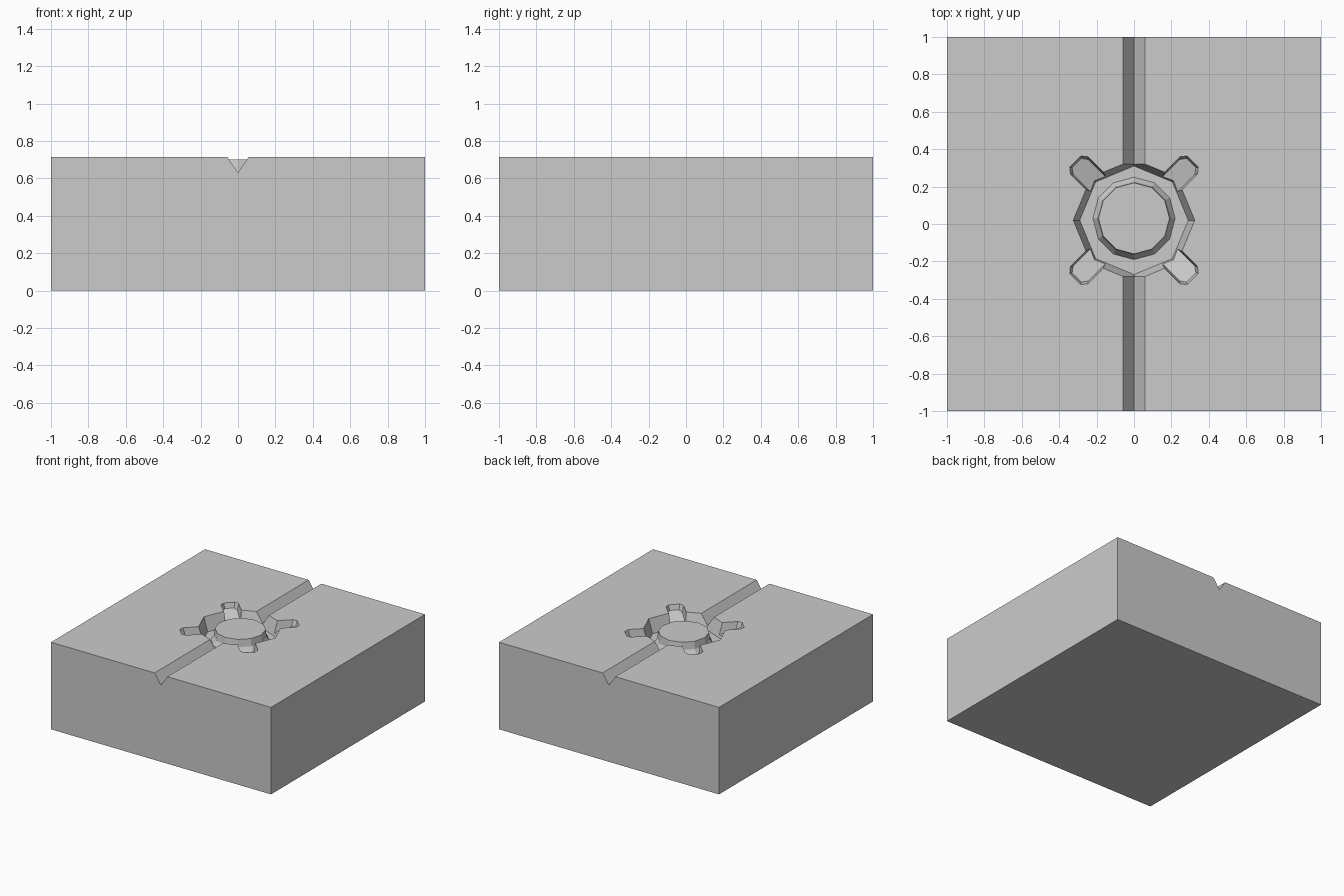
import bpy, bmesh
from math import cos, sin, pi

if "Cube" in bpy.data.objects:
    bpy.data.objects.remove(bpy.data.objects["Cube"])

TOP, FLOOR = 0.715, 0.60


def loft(name, rings):
    """Closed solid skinned through rings of equal point count."""
    bm = bmesh.new()
    loops = [[bm.verts.new(p) for p in ring] for ring in rings]
    n = len(loops[0])
    for a, b in zip(loops, loops[1:]):
        for i in range(n):
            j = (i + 1) % n
            bm.faces.new((a[i], a[j], b[j], b[i]))
    bm.faces.new(loops[0][::-1])
    bm.faces.new(loops[-1])
    bmesh.ops.recalc_face_normals(bm, faces=bm.faces)
    me = bpy.data.meshes.new(name)
    bm.to_mesh(me)
    bm.free()
    ob = bpy.data.objects.new(name, me)
    bpy.context.collection.objects.link(ob)
    return ob


def polygon(n, r, z, cy):
    return [(r * cos(2 * pi * i / n), cy + r * sin(2 * pi * i / n), z) for i in range(n)]


def cut(target, cutter):
    mod = target.modifiers.new(cutter.name, 'BOOLEAN')
    mod.operation, mod.solver, mod.object = 'DIFFERENCE', 'EXACT', cutter
    bpy.context.view_layer.objects.active = target
    bpy.ops.object.modifier_apply(modifier=mod.name)
    bpy.data.objects.remove(cutter)


# Stone block
square = [(-1, -1), (1, -1), (1, 1), (-1, 1)]
block = loft("block", [[(x, y, z) for x, y in square] for z in (0, TOP)])

# V groove running front to back
vee = [(-0.092, 0.765), (0, 0.63), (0.092, 0.765)]
cut(block, loft("groove_cutter", [[(x, y, z) for x, z in vee] for y in (-1.1, 1.1)]))

# Eight-sided tapered pocket
cut(block, loft("pocket_cutter", [polygon(8, 0.29, FLOOR, 0.02),
                                  polygon(8, 0.325, TOP, 0.02),
                                  polygon(8, 0.325, 0.78, 0.02)]))

# Four diagonal slots with floors sloping towards the centre
outline = [(0.23, -0.066), (0.415, -0.066), (0.444, -0.042),
           (0.444, 0.042), (0.415, 0.066), (0.23, 0.066)]
for k in range(4):
    a = pi / 4 + k * pi / 2

    def place(r, t, z):
        return (r * cos(a) - t * sin(a), 0.02 + r * sin(a) + t * cos(a), z)

    bottom = [place(r - 0.012, t * 0.85, FLOOR + 0.005 + max(0, r - 0.28) * 0.42)
              for r, t in outline]
    rim = [place(r, t, TOP) for r, t in outline]
    lid = [place(r, t, 0.78) for r, t in outline]
    cut(block, loft("slot_cutter", [bottom, rim, lid]))

# Raised central boss with flared foot
loft("boss", [polygon(12, r, z, 0.03) for r, z in
              ((0.22, FLOOR - 0.01), (0.22, FLOOR + 0.005), (0.197, 0.64), (0.19, 0.70))])
